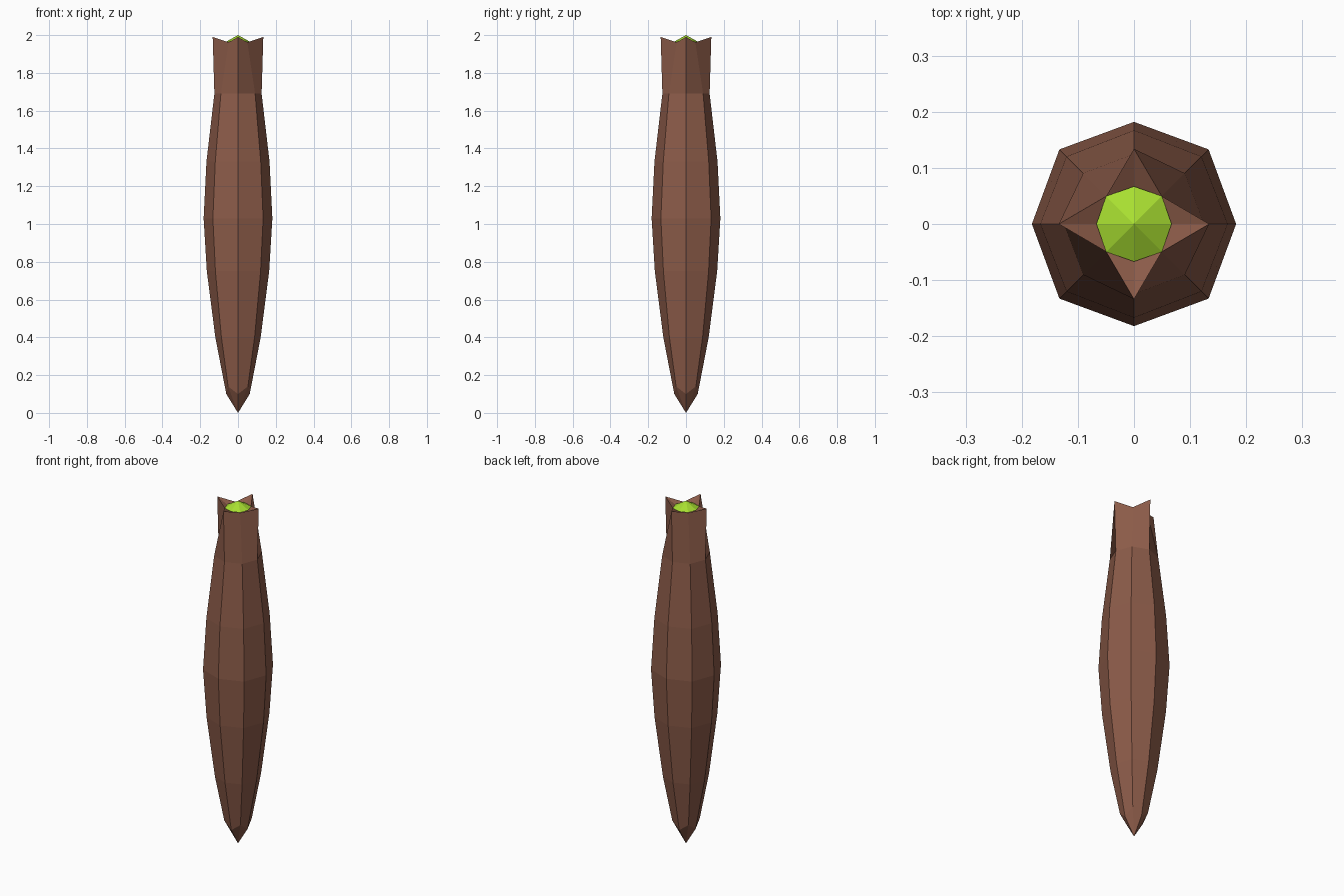
import bpy, bmesh, math

if "Cube" in bpy.data.objects:
    bpy.data.objects.remove(bpy.data.objects["Cube"])


def material(name, rgb):
    m = bpy.data.materials.new(name)
    m.diffuse_color = (*rgb, 1)
    m.use_nodes = True
    m.node_tree.nodes["Principled BSDF"].inputs["Base Color"].default_value = m.diffuse_color
    return m


def ring(bm, r_axis, z_axis, r_diag, z_diag):
    """Eight points, alternating between the axes and the diagonals."""
    pts = []
    for i in range(8):
        r, z = (r_diag, z_diag) if i % 2 else (r_axis, z_axis)
        a = i * math.pi / 4
        pts.append(bm.verts.new((r * math.cos(a), r * math.sin(a), z)))
    return pts


def lathe(name, bottom_z, rings, top_z, mat):
    """Skin stacked eight-sided rings, closed by a point at each end."""
    bm = bmesh.new()
    loops = [ring(bm, *r) for r in rings]
    low = bm.verts.new((0, 0, bottom_z))
    high = bm.verts.new((0, 0, top_z))
    for i in range(8):
        j = (i + 1) % 8
        bm.faces.new((low, loops[0][j], loops[0][i]))
        bm.faces.new((high, loops[-1][i], loops[-1][j]))
        for a, b in zip(loops, loops[1:]):
            bm.faces.new((a[i], a[j], b[j], b[i]))
    me = bpy.data.meshes.new(name)
    bm.to_mesh(me)
    bm.free()
    me.materials.append(mat)
    ob = bpy.data.objects.new(name, me)
    bpy.context.collection.objects.link(ob)
    return ob


brown = material("brown husk", (0.26, 0.105, 0.066))
green = material("lime green tip", (0.39, 0.73, 0.03))

# Long pointed pod; the top ring is a four-point star sunk into a funnel
lathe("pod_body", 0.0, [
    (0.062, 0.10, 0.074, 0.14),
    (0.120, 0.40, 0.124, 0.40),
    (0.165, 0.75, 0.169, 0.75),
    (0.182, 1.03, 0.188, 1.03),
    (0.167, 1.33, 0.170, 1.33),
    (0.125, 1.69, 0.128, 1.69),
    (0.134, 1.99, 0.070, 1.962),
], 1.925, brown)

# Low faceted bud in the mouth of the pod
lathe("green_bud", 1.94, [(0.067, 1.963, 0.070, 1.963)], 2.0, green)
